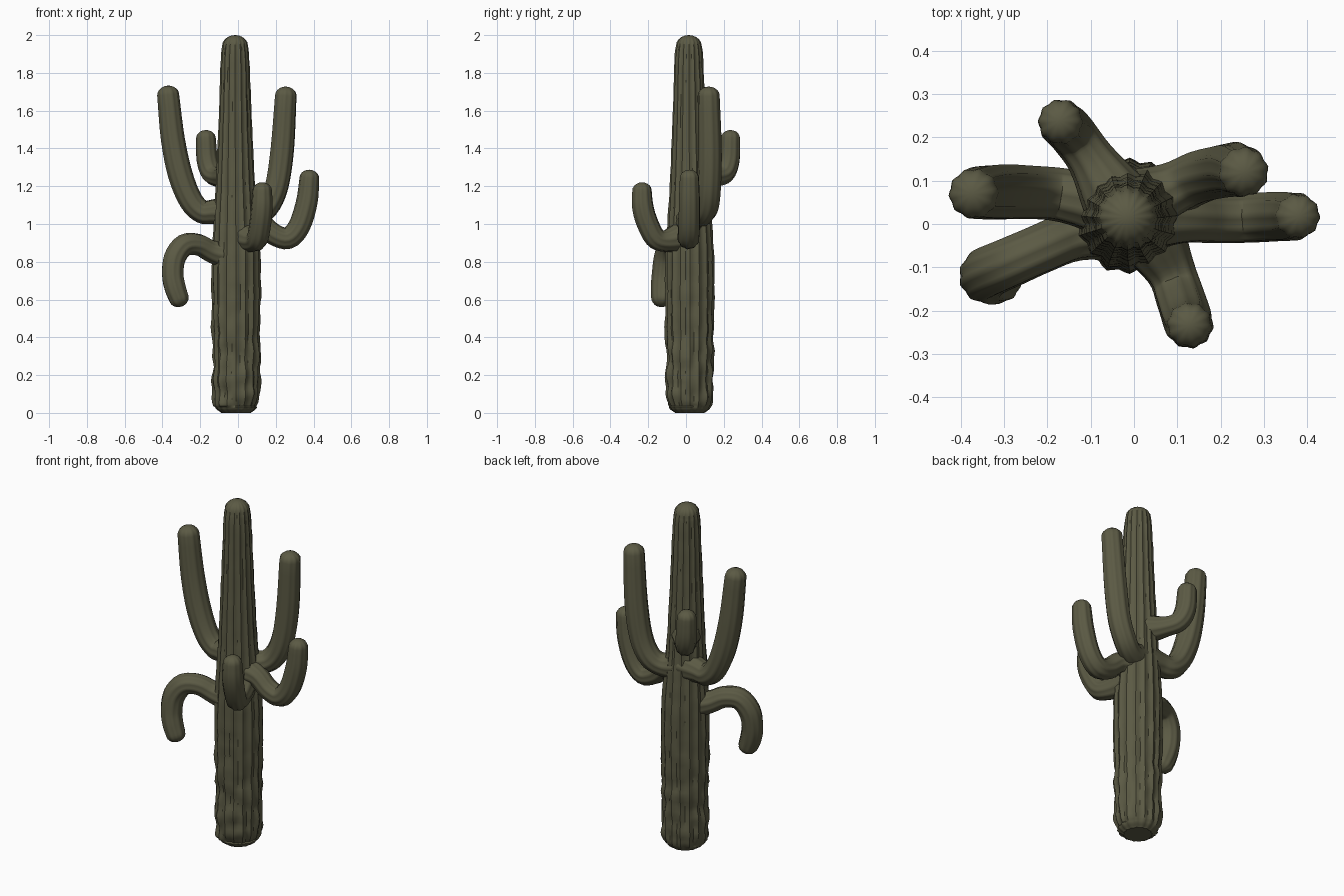
import bpy, bmesh, math
from mathutils import Vector, noise

if "Cube" in bpy.data.objects:
    bpy.data.objects.remove(bpy.data.objects["Cube"])

skin = bpy.data.materials.new("dark olive green")
skin.diffuse_color = (0.105, 0.102, 0.058, 1)
skin.use_nodes = True
skin.node_tree.nodes["Principled BSDF"].inputs["Base Color"].default_value = skin.diffuse_color


def resample(pts, steps):
    """Catmull-Rom through (x, y, z, radius) points."""
    p = [Vector(q) for q in pts]
    p = [2 * p[0] - p[1]] + p + [2 * p[-1] - p[-2]]
    out = []
    for i in range(1, len(p) - 2):
        a, b, c, d = p[i - 1:i + 3]
        for k in range(steps):
            t = k / steps
            out.append(0.5 * (2 * b + (c - a) * t + (2 * a - 5 * b + 4 * c - d) * t * t
                              + (3 * b - a - 3 * c + d) * t ** 3))
    return out + [p[-2]]


def stem(name, pts, ribs, depth, steps=4, weathered=False):
    """Ribbed tube along a path with a domed tip."""
    path = resample(pts, steps)
    pos = [q.to_3d() for q in path]
    rad = [q[3] for q in path]
    n = len(pos)
    tans = [(pos[min(i + 1, n - 1)] - pos[max(i - 1, 0)]).normalized() for i in range(n)]
    rib_amt = [1.0] * n
    # dome rings
    end, t_end, r_end = pos[-1].copy(), tans[-1], rad[-1]
    for k in range(1, 5):
        a = k / 5 * math.pi / 2
        pos.append(end + t_end * r_end * 0.85 * math.sin(a))
        rad.append(r_end * math.cos(a))
        tans.append(t_end)
        rib_amt.append(math.cos(a))
    sides = ribs * 4
    side = tans[0].orthogonal().normalized()
    bm = bmesh.new()
    rings = []
    for i, (c, r, t) in enumerate(zip(pos, rad, tans)):
        if i:
            side = tans[i - 1].rotation_difference(t) @ side
        side = (side - t * side.dot(t)).normalized()
        up = t.cross(side)
        ring = []
        for k in range(sides):
            a = 2 * math.pi * k / sides
            d = side * math.cos(a) + up * math.sin(a)
            rr = r * (1 + depth * rib_amt[i] * math.cos(ribs * a))
            if weathered:  # lumpy old bark near the ground
                amt = 0.012 * max(0.0, min(1.0, (0.75 - c.z) / 0.4)) + 0.003
                rr += amt * noise.noise((c + d * r) * 14) if c.z > 0.03 else 0
            ring.append(bm.verts.new(c + d * rr))
        rings.append(ring)
    for lo, hi in zip(rings, rings[1:]):
        for k in range(sides):
            j = (k + 1) % sides
            bm.faces.new((lo[k], lo[j], hi[j], hi[k]))
    tip = bm.verts.new(end + t_end * r_end * 0.85)
    for k in range(sides):
        bm.faces.new((rings[-1][k], rings[-1][(k + 1) % sides], tip))
    bm.faces.new(rings[0][::-1])
    bmesh.ops.recalc_face_normals(bm, faces=bm.faces)
    me = bpy.data.meshes.new(name)
    bm.to_mesh(me)
    bm.free()
    me.materials.append(skin)
    ob = bpy.data.objects.new(name, me)
    bpy.context.collection.objects.link(ob)
    bpy.ops.object.select_all(action='DESELECT')
    ob.select_set(True)
    bpy.context.view_layer.objects.active = ob
    bpy.ops.object.shade_smooth_by_angle(angle=math.radians(40))
    return ob


# main trunk
stem("trunk", [(-.01, .02, 0, .075), (-.01, .02, .03, .107), (-.01, .02, .1, .121),
               (-.01, .02, .3, .122), (-.01, .02, .55, .125), (-.01, .02, .8, .125),
               (-.012, .02, 1.0, .114), (-.014, .018, 1.25, .098), (-.015, .016, 1.6, .083),
               (-.015, .015, 1.88, .072), (-.015, .015, 1.945, .065)],
     16, .04, steps=8, weathered=True)

# upright arms
stem("left_tall_arm", [(-.04, .045, 1.07, .085), (-.13, .06, 1.065, .064), (-.19, .07, 1.065, .06),
                       (-.25, .073, 1.125, .061), (-.305, .074, 1.26, .063),
                       (-.345, .073, 1.45, .061), (-.37, .07, 1.685, .056)], 10, .04)
stem("right_tall_arm", [(.0, .04, 1.06, .085), (.09, .08, 1.05, .062), (.155, .11, 1.09, .06),
                        (.205, .122, 1.2, .061), (.235, .126, 1.4, .061),
                        (.253, .12, 1.68, .056)], 10, .04)
stem("right_short_arm", [(.03, .02, 1.02, .085), (.12, .015, 1.0, .058), (.19, .012, .945, .055),
                         (.265, .014, .925, .056), (.325, .017, .99, .056),
                         (.365, .018, 1.12, .055), (.378, .018, 1.245, .05)], 10, .04)
stem("front_arm", [(.04, -.03, .93, .08), (.085, -.11, .91, .056), (.105, -.165, .93, .055),
                   (.12, -.21, 1.02, .056), (.127, -.23, 1.1, .055),
                   (.128, -.233, 1.178, .05)], 10, .04)
stem("back_arm", [(-.05, .07, 1.25, .075), (-.1, .15, 1.25, .054), (-.14, .205, 1.27, .053),
                  (-.163, .23, 1.34, .054), (-.17, .236, 1.455, .05)], 10, .04)

# arm that curls downward
stem("drooping_arm", [(-.06, .0, .84, .085), (-.14, -.025, .855, .06), (-.21, -.055, .89, .056),
                      (-.285, -.088, .887, .057), (-.335, -.11, .82, .058),
                      (-.345, -.122, .73, .057), (-.332, -.128, .66, .056),
                      (-.312, -.13, .605, .052)], 10, .04)
